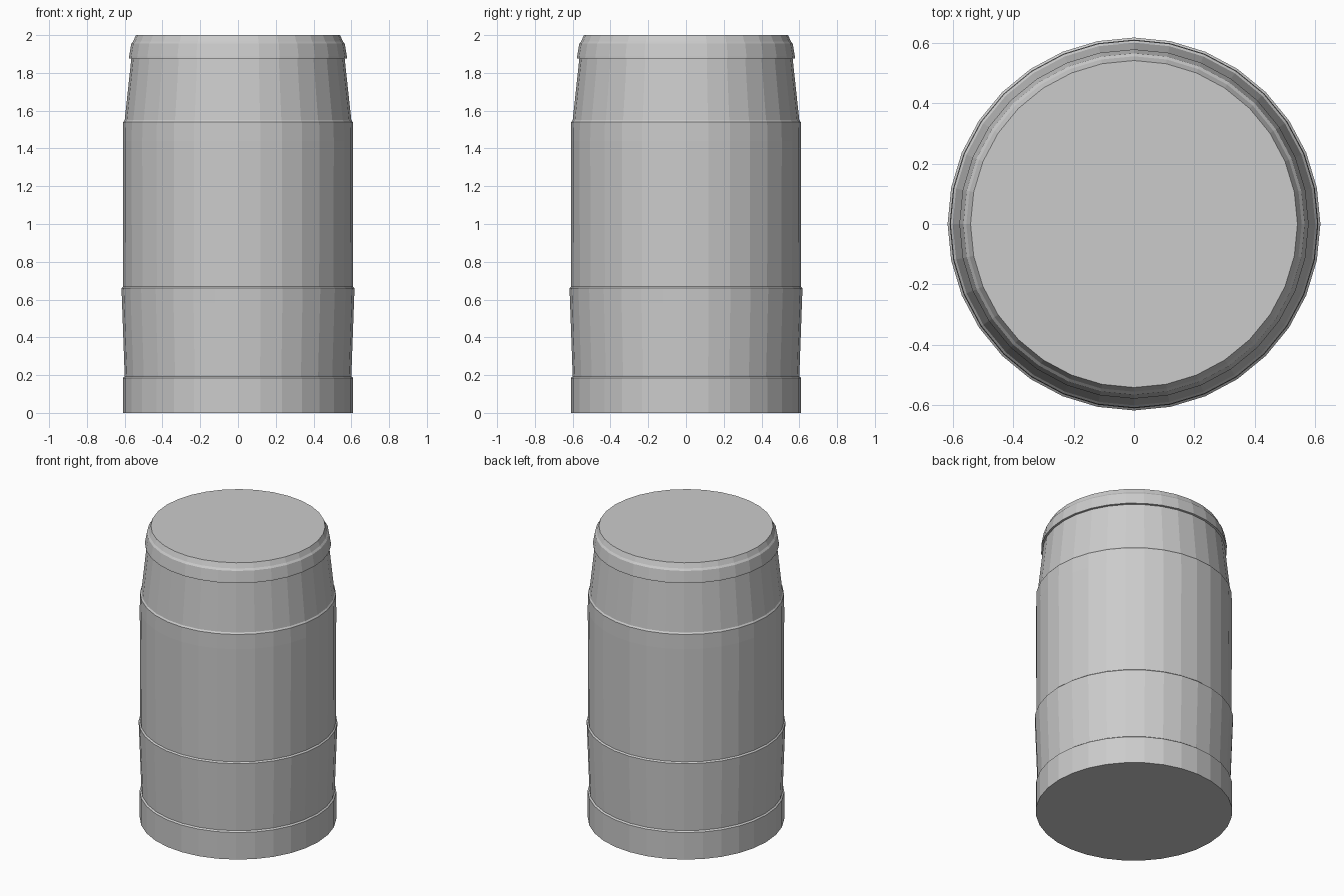
import bpy, bmesh
from math import sin, cos, pi

if "Cube" in bpy.data.objects:
    bpy.data.objects.remove(bpy.data.objects["Cube"])

SIDES = 32


def lathe(name, profile, cap_bottom=False, cap_top=False):
    """Revolve a (radius, height) profile into a flat-shaded part."""
    bm = bmesh.new()
    rings = [[bm.verts.new((r * cos(2 * pi * i / SIDES), r * sin(2 * pi * i / SIDES), z))
              for i in range(SIDES)] for r, z in profile]
    for low, high in zip(rings, rings[1:]):
        for i in range(SIDES):
            j = (i + 1) % SIDES
            bm.faces.new((low[i], low[j], high[j], high[i]))
    if cap_bottom:
        bm.faces.new(rings[0][::-1])
    if cap_top:
        bm.faces.new(rings[-1])
    mesh = bpy.data.meshes.new(name)
    bm.to_mesh(mesh)
    bm.free()
    obj = bpy.data.objects.new(name, mesh)
    bpy.context.collection.objects.link(obj)
    return obj


# Base band with a small step on top
lathe("base_band", [(0.61, 0), (0.61, 0.09), (0.61, 0.185), (0.60, 0.193)], cap_bottom=True)
# Lower sleeve, flaring slightly upwards
lathe("lower_sleeve", [(0.60, 0.193), (0.614, 0.58), (0.617, 0.66), (0.608, 0.668)])
# Straight main body
lathe("main_body", [(0.608, 0.668), (0.61, 1.44), (0.608, 1.54), (0.60, 1.55)])
# Tapered shoulder running up under the lid
lathe("shoulder", [(0.60, 1.55), (0.565, 1.875)])
# Overhanging lid with bevelled rim
lathe("lid", [(0.565, 1.875), (0.578, 1.877), (0.577, 1.886), (0.565, 1.955), (0.555, 1.967), (0.541, 2.0)],
      cap_top=True)
